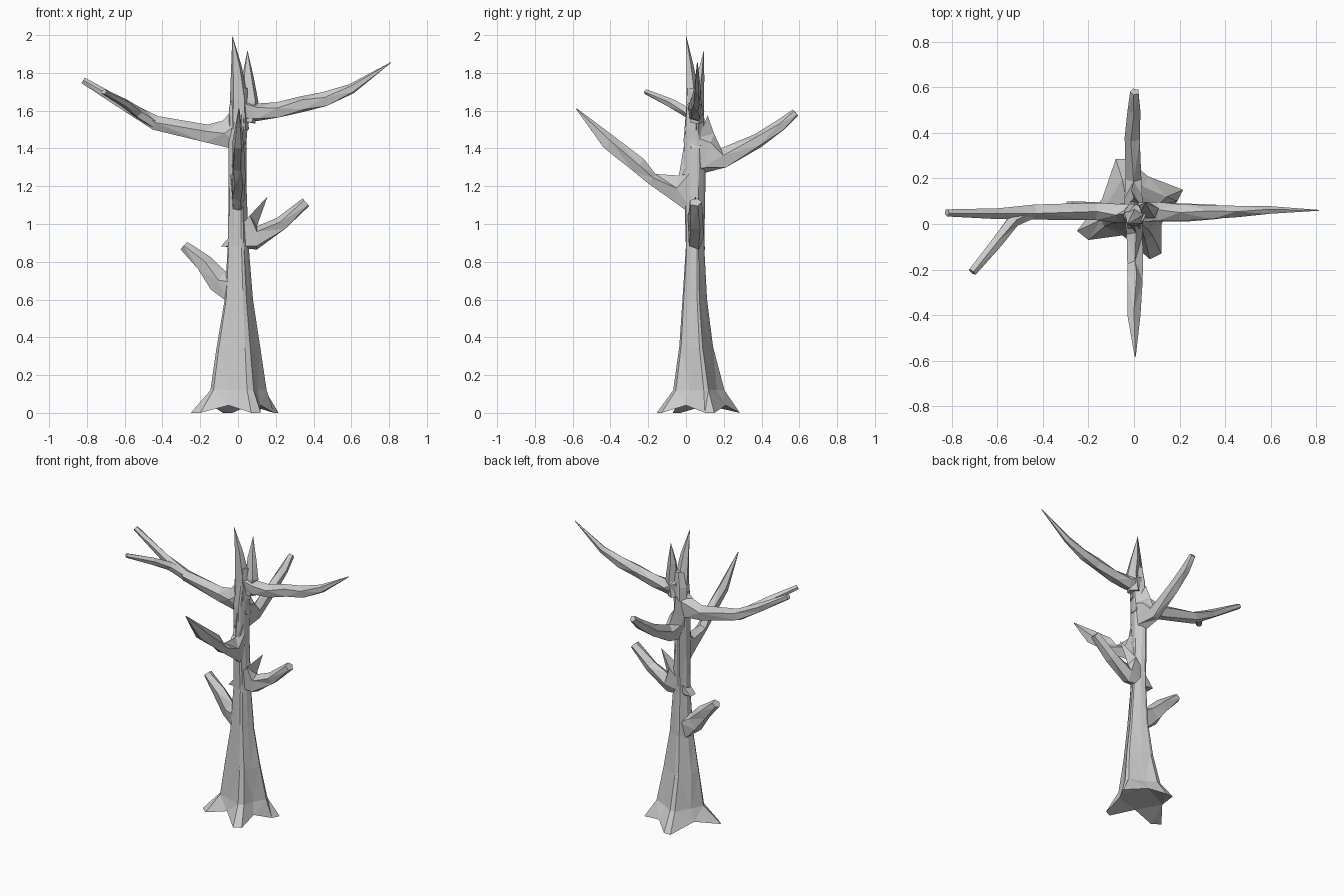
import bpy, bmesh
from math import sin, cos, atan2, pi
from mathutils import Vector


def loft(name, rings):
    """Skin a list of equal-length rings and cap both ends."""
    bm = bmesh.new()
    loops = [[bm.verts.new(p) for p in r] for r in rings]
    n = len(rings[0])
    for a, b in zip(loops, loops[1:]):
        for i in range(n):
            j = (i + 1) % n
            bm.faces.new((a[i], a[j], b[j], b[i]))
    bm.faces.new(loops[0])
    bm.faces.new(loops[-1])
    bmesh.ops.remove_doubles(bm, verts=bm.verts, dist=0.0005)
    bmesh.ops.triangulate(bm, faces=bm.faces)
    bmesh.ops.recalc_face_normals(bm, faces=bm.faces)
    me = bpy.data.meshes.new(name)
    bm.to_mesh(me)
    bm.free()
    ob = bpy.data.objects.new(name, me)
    bpy.context.collection.objects.link(ob)
    return ob


def limb(name, path, sides=5, twist=0.25):
    """Tapered faceted limb; path rows are x, y, z, half width, half height."""
    pts = [Vector(p[:3]) for p in path]
    rings = []
    for k, p in enumerate(path):
        t = (pts[min(k + 1, len(pts) - 1)] - pts[max(k - 1, 0)]).normalized()
        ref = Vector((0, 0, 1)) if abs(t.z) < 0.9 else Vector((0, 1, 0))
        side = t.cross(ref).normalized()
        up = side.cross(t)
        ring = []
        for i in range(sides):
            a = 2 * pi * i / sides + pi / 2 + twist * (k % 2)
            ring.append(pts[k] + side * cos(a) * p[3] + up * sin(a) * p[4])
        rings.append(ring)
    return loft(name, rings)


# Trunk: four splayed roots with raised arches between them
base = [(.19, .10, 0), (.215, .15, 0), (.06, .21, .04), (-.03, .285, 0),
        (-.08, .285, 0), (-.14, .11, .04), (-.25, -.03, 0), (-.20, -.07, 0),
        (-.05, -.05, .04), (.07, -.155, 0), (.12, -.13, 0), (.12, 0, .04)]
angles = [atan2(y - .06, x) for x, y, z in base]
# z, centre x, centre y, radius x, radius y, valley depth
levels = [(.12, 0, .065, .155, .14, .75), (.35, 0, .052, .12, .092, .82),
          (.60, .003, .045, .078, .067, .85), (.88, 0, .047, .058, .05, .9),
          (1.20, -.003, .045, .049, .058, .9), (1.45, -.003, .045, .05, .06, .9),
          (1.62, .005, .046, .055, .047, .9), (1.72, .015, .045, .04, .04, .9)]
rings = [base]
for z, cx, cy, rx, ry, dip in levels:
    ring = []
    for i, a in enumerate(angles):
        s = dip if i % 3 == 2 else 1
        ring.append((cx + rx * s * cos(a), cy + ry * s * sin(a), z))
    rings.append(ring)
loft("trunk", rings)

# Broken top: two splinters
limb("tall_splinter", [(.005, .04, 1.5, .055, .045), (.005, .035, 1.66, .05, .042),
                       (-.008, .02, 1.83, .03, .022), (-.03, 0, 2.0, 0, 0)], twist=0)
limb("short_splinter", [(.045, .055, 1.54, .05, .04), (.065, .058, 1.65, .045, .038),
                        (.052, .075, 1.78, .032, .022), (.05, .095, 1.92, 0, 0)], twist=0)

# Large branches
limb("left_branch", [(.02, .05, 1.50, .04, .13), (-.07, .05, 1.475, .045, .075),
                     (-.17, .055, 1.475, .04, .052), (-.44, .055, 1.535, .036, .04),
                     (-.60, .045, 1.625, .025, .03), (-.82, .05, 1.76, .017, .018)])
limb("left_branch_fork", [(-.44, .055, 1.53, .03, .03), (-.53, .015, 1.59, .03, .03),
                          (-.60, -.08, 1.64, .026, .024), (-.71, -.21, 1.70, .02, .014)])
limb("right_branch", [(.01, .05, 1.62, .045, .075), (.10, .052, 1.59, .045, .05),
                      (.21, .05, 1.60, .038, .045), (.345, .05, 1.635, .033, .044),
                      (.46, .055, 1.658, .026, .042), (.60, .06, 1.715, .018, .028),
                      (.81, .06, 1.855, .002, .002)])
limb("back_branch", [(0, .04, 1.40, .045, .19), (0, .11, 1.37, .042, .12),
                     (-.002, .20, 1.345, .036, .058), (-.005, .38, 1.44, .036, .04),
                     (0, .50, 1.52, .03, .034), (.003, .58, 1.59, .02, .022)])
limb("front_branch", [(0, .03, 1.20, .042, .22), (0, -.05, 1.185, .038, .075),
                      (.005, -.18, 1.235, .036, .035), (.002, -.25, 1.31, .036, .045),
                      (0, -.41, 1.43, .03, .045), (.005, -.58, 1.61, .003, .003)])

# Small lower branches
limb("small_left_branch", [(-.02, .05, .66, .045, .10), (-.105, .052, .70, .04, .065),
                           (-.18, .06, .79, .04, .05), (-.285, .075, .885, .03, .028)])
limb("small_right_branch", [(.02, .05, 1.0, .045, .20), (.10, .05, .925, .045, .065),
                            (.23, .05, 1.0, .042, .04), (.36, .05, 1.115, .035, .028)])
